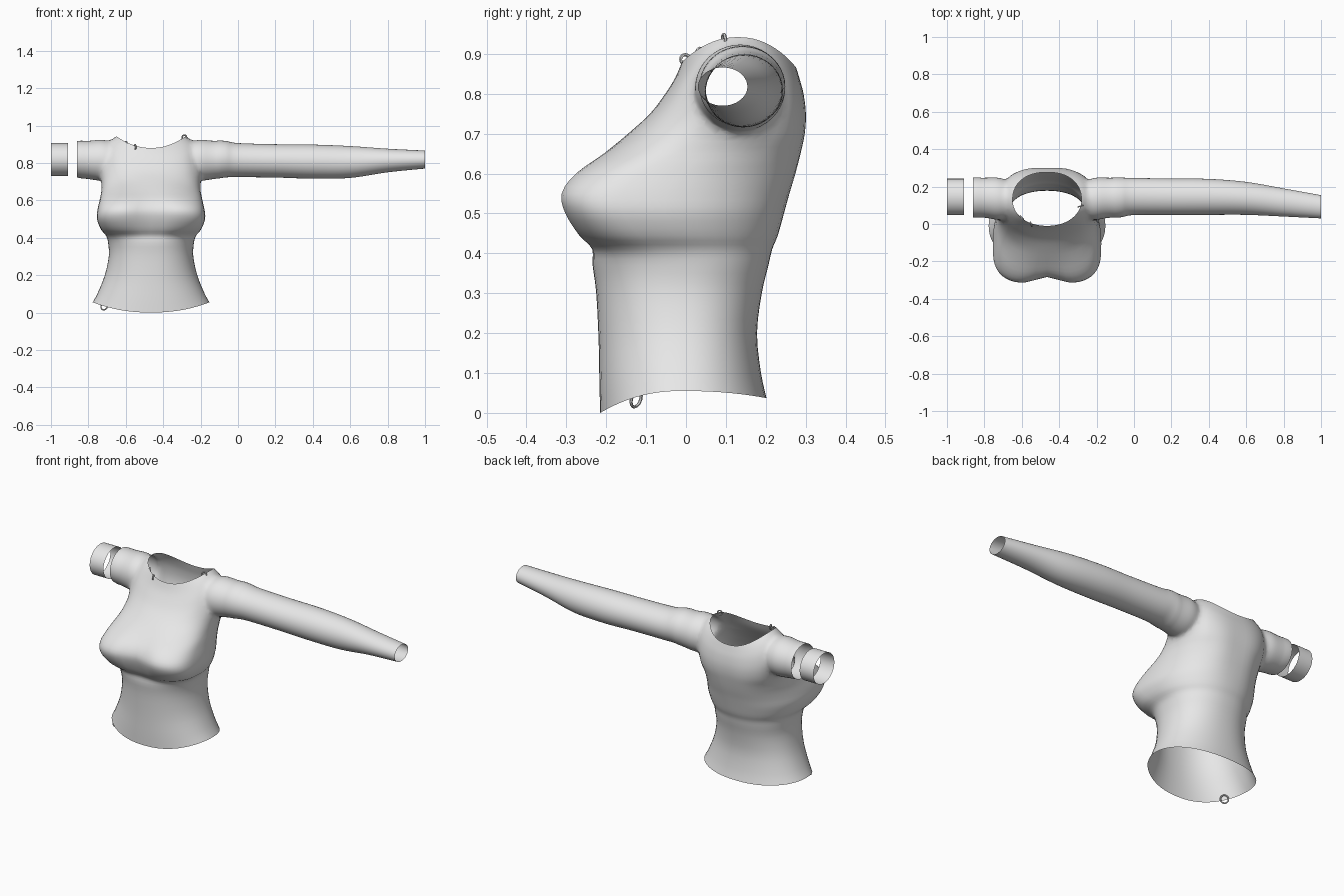
import bpy, bmesh, math
from mathutils import Vector

if "Cube" in bpy.data.objects:
    bpy.data.objects.remove(bpy.data.objects["Cube"])

CX = -0.465   # body centre line
SEG = 56

grey = bpy.data.materials.new("light_grey_cloth")
grey.diffuse_color = (0.8, 0.8, 0.8, 1)
grey.use_nodes = True
grey.node_tree.nodes["Principled BSDF"].inputs["Base Color"].default_value = grey.diffuse_color


def catmull(rows, steps):
    """Smoothly interpolate rows of numbers."""
    out = []
    for i in range(len(rows) - 1):
        p0, p1 = rows[max(i - 1, 0)], rows[i]
        p2, p3 = rows[i + 1], rows[min(i + 2, len(rows) - 1)]
        for k in range(steps):
            t = k / steps
            out.append([0.5 * (2 * b + (c - a) * t + (2 * a - 5 * b + 4 * c - d) * t * t
                               + (3 * b - a - 3 * c + d) * t ** 3)
                        for a, b, c, d in zip(p0, p1, p2, p3)])
    return out + [list(rows[-1])]


def loft(name, rings, capped=True):
    """Skin closed rings; end caps get material slot 1 so they can be removed later."""
    bm = bmesh.new()
    loops = [[bm.verts.new(p) for p in r] for r in rings]
    for a, b in zip(loops, loops[1:]):
        for i in range(len(a)):
            j = (i + 1) % len(a)
            bm.faces.new((a[i], a[j], b[j], b[i]))
    if capped:
        for r in (loops[0], loops[-1]):
            mid = bm.verts.new(sum((v.co for v in r), Vector()) / len(r))
            for i in range(len(r)):
                bm.faces.new((r[i], r[(i + 1) % len(r)], mid)).material_index = 1
    bmesh.ops.recalc_face_normals(bm, faces=bm.faces)
    me = bpy.data.meshes.new(name)
    bm.to_mesh(me)
    bm.free()
    me.materials.append(grey)
    if capped:
        me.materials.append(grey)
    ob = bpy.data.objects.new(name, me)
    bpy.context.collection.objects.link(ob)
    return ob


def activate(ob):
    bpy.ops.object.select_all(action='DESELECT')
    ob.select_set(True)
    bpy.context.view_layer.objects.active = ob


def smooth(ob, angle=50):
    activate(ob)
    bpy.ops.object.shade_smooth_by_angle(angle=math.radians(angle))


def power(v, n):
    return math.copysign(abs(v) ** (2 / n), v)


def torso_ring(row):
    w, yc, yf, yb, n, dent, zf, zs, zb = row
    pts = []
    for i in range(SEG):
        a = 2 * math.pi * i / SEG
        c, s = math.cos(a), math.sin(a)
        e = n if s < 0 else 2.2
        x = w * power(c, e)
        y = yc + power(s, e) * ((yc - yf) if s < 0 else (yb - yc))
        z = zs * c * c + (zf if s < 0 else zb) * s * s
        valley = math.exp(-(x / 0.09) ** 2)
        if s < 0:
            y += dent * valley                                             # between the bust
        else:
            y -= 0.012 * valley * s * math.exp(-((z - 0.65) / 0.15) ** 2)  # spine groove
        pts.append((CX + x, y, z))
    return pts


# half width, widest y, front y, back y, front squareness, dent, z at front / side / back
torso_rows = [
    (.312, -.01, -.215, .202, 2.2, 0, 0, .055, .037),
    (.285, -.01, -.217, .188, 2.2, 0, .07, .105, .10),
    (.247, -.01, -.219, .178, 2.2, 0, .18, .20, .20),
    (.226, -.01, -.225, .190, 2.3, 0, .30, .30, .30),
    (.229, -.01, -.234, .207, 2.4, 0, .37, .37, .37),
    (.240, -.03, -.240, .217, 2.6, .005, .41, .41, .41),
    (.268, -.07, -.277, .232, 3.0, .02, .445, .445, .445),
    (.289, -.10, -.312, .250, 3.3, .035, .50, .50, .50),
    (.286, -.10, -.322, .267, 3.3, .04, .55, .55, .55),
    (.275, -.06, -.288, .285, 3.0, .03, .60, .60, .60),
    (.266, .01, -.214, .299, 2.7, .01, .65, .65, .65),
    (.268, .08, -.145, .308, 2.4, 0, .70, .70, .70),
    (.270, .12, -.090, .308, 2.3, 0, .75, .78, .75),
    (.258, .13, -.052, .299, 2.2, 0, .80, .86, .80),
    (.225, .13, -.027, .288, 2.1, 0, .84, .915, .835),
    (.184, .13, -.010, .278, 2.1, 0, .88, .942, .865),
]
top = loft("knit_top", [torso_ring(r) for r in catmull(torso_rows, 3)])

# distance from centre line, centre y, centre z, radius y, radius z
sleeve_rows = [
    (.20, .130, .815, .100, .095),
    (.26, .135, .815, .116, .112),
    (.32, .140, .815, .110, .106),
    (.395, .142, .820, .106, .098),
    (.465, .147, .815, .099, .091),
    (.665, .146, .811, .097, .089),
    (.865, .145, .807, .096, .091),
    (1.065, .137, .805, .088, .085),
    (1.265, .115, .813, .075, .063),
    (1.465, .092, .818, .062, .048),
]


def tube_ring(x, yc, zc, ry, rz, n=40):
    return [(x, yc + ry * math.cos(2 * math.pi * i / n), zc + rz * math.sin(2 * math.pi * i / n))
            for i in range(n)]


def sleeve(name, rows, side):
    return loft(name, [tube_ring(CX + side * r[0], *r[1:]) for r in catmull(rows, 5)])


# long sleeve on one side, cut short on the other, both merged into the body
for part in (sleeve("long_sleeve", sleeve_rows, 1), sleeve("short_sleeve", sleeve_rows[:4], -1)):
    mod = top.modifiers.new("join", 'BOOLEAN')
    mod.operation, mod.solver, mod.object = 'UNION', 'EXACT', part
    activate(top)
    bpy.ops.object.modifier_apply(modifier=mod.name)
    bpy.data.objects.remove(part)

# open the hem, neck and cuffs, then relax the armhole joins
bm = bmesh.new()
bm.from_mesh(top.data)
bmesh.ops.delete(bm, geom=[f for f in bm.faces if f.material_index == 1], context='FACES')
bmesh.ops.remove_doubles(bm, verts=bm.verts, dist=0.004)
joint = [v for v in bm.verts if 0.2 < abs(v.co.x - CX) < 0.36 and v.co.z > 0.64
         and not v.is_boundary]
for _ in range(8):
    bmesh.ops.smooth_vert(bm, verts=joint, factor=0.5,
                          use_axis_x=True, use_axis_y=True, use_axis_z=True)
bm.to_mesh(top.data)
bm.free()
top.data.materials.pop(index=1)
smooth(top, 60)

# separate arm band beyond the short sleeve
band = loft("arm_band", [tube_ring(-1 + 0.03 * i, .145, .8175, .097, .088) for i in range(4)], False)
smooth(band)

# small wire rings on the neckline and hem
for name, loc, rad, rot in (
        ("neck_ring_front", (-.55, -.002, .886), .012, (0, 1.57, 0.3)),
        ("neck_ring_side", (-.60, .035, .902), .012, (0, 1.57, 0.8)),
        ("neck_ring_shoulder", (-.287, .095, .936), .013, (1.57, 0, 0.3)),
        ("hem_ring", (-.715, -.125, .035), .021, (1.3, 0, -0.6))):
    bpy.ops.mesh.primitive_torus_add(location=loc, rotation=rot, major_radius=rad,
                                     minor_radius=.004, major_segments=16, minor_segments=6)
    ring = bpy.context.object
    ring.name = name
    ring.data.materials.append(grey)
    smooth(ring)
